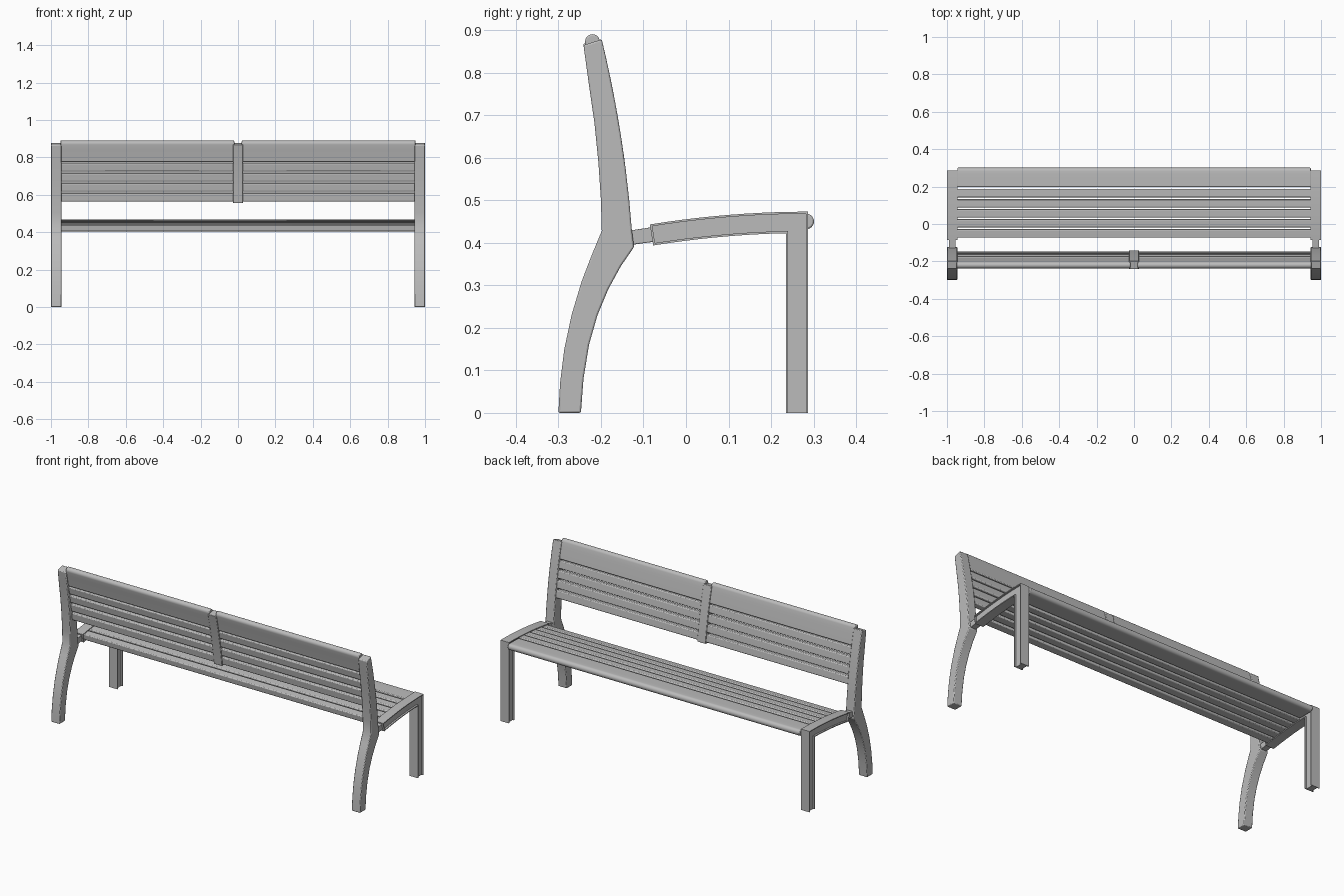
import bpy, math
from mathutils import Vector

if "Cube" in bpy.data.objects:
    bpy.data.objects.remove(bpy.data.objects["Cube"], do_unlink=True)

GREY = (0.5, 0.5, 0.5, 1.0)
mat = bpy.data.materials.new("plain grey")
mat.use_nodes = True
mat.diffuse_color = GREY
mat.node_tree.nodes["Principled BSDF"].inputs["Base Color"].default_value = GREY


def extrude(name, profile, x0, x1, bevel=0.0):
    """Prism with a (y, z) profile running from x0 to x1."""
    n = len(profile)
    verts = [(x, p[0], p[1]) for x in (x0, x1) for p in profile]
    faces = [tuple(range(n))[::-1], tuple(range(n, 2 * n))]
    faces += [(i, (i + 1) % n, n + (i + 1) % n, n + i) for i in range(n)]
    mesh = bpy.data.meshes.new(name)
    mesh.from_pydata(verts, [], faces)
    mesh.materials.append(mat)
    obj = bpy.data.objects.new(name, mesh)
    bpy.context.collection.objects.link(obj)
    bpy.ops.object.select_all(action='DESELECT')
    obj.select_set(True)
    bpy.context.view_layer.objects.active = obj
    bpy.ops.object.mode_set(mode='EDIT')
    bpy.ops.mesh.select_all(action='SELECT')
    bpy.ops.mesh.normals_make_consistent(inside=False)
    bpy.ops.object.mode_set(mode='OBJECT')
    bpy.ops.object.shade_smooth_by_angle(angle=math.radians(35))
    if bevel:
        mod = obj.modifiers.new("soft edges", 'BEVEL')
        mod.width, mod.segments = bevel, 2
        mod.limit_method, mod.angle_limit = 'ANGLE', math.radians(35)
    return obj


def seat_curve(s, depth):
    """Point below the top line of the seat."""
    m = 0.434 * (0.287 - s)
    top = Vector((s, 0.473 - 0.217 * (0.287 - s) ** 2))
    return top + Vector((m, -1)).normalized() * depth


def back_curve(s, depth):
    """Point behind the front line of the backrest."""
    t = s - 0.426
    m = -(0.073 + 0.372 * t)
    front = Vector((-0.127 - 0.073 * t - 0.186 * t * t, s))
    return front + Vector((-1, m)).normalized() * depth


def strip(curve, s0, s1, d0, d1, nose=False, steps=4):
    """Closed profile following a curve, with an optional rounded far end."""
    r = (d1 - d0) / 2
    end = s1 - r if nose else s1
    ss = [s0 + (end - s0) * i / steps for i in range(steps + 1)]
    pts = [curve(s, d0) for s in ss]
    if nose:
        for i in range(1, 12):
            a = math.pi * i / 12
            pts.append(curve(end + r * math.sin(a), d0 + r - r * math.cos(a)))
    return pts + [curve(s, d1) for s in reversed(ss)]


def inset(path, d):
    """Offset an open path to its left with mitred corners."""
    out = []
    for i, p in enumerate(path):
        segs = [path[j + 1] - path[j] for j in (i - 1, i) if 0 <= j < len(path) - 1]
        ns = [Vector((-v.y, v.x)).normalized() for v in segs]
        m = sum(ns, Vector((0, 0))).normalized()
        out.append(p + m * (d / m.dot(ns[0])))
    return out


# side frames
ys = [0.287 - 0.372 * i / 10 for i in range(11)]
under = [seat_curve(y, 0.05) for y in reversed(ys) if y < 0.22]
rim = [Vector((0.287, 0))] + [seat_curve(y, 0) for y in ys] + under
rim += [Vector((0.235, 0.422)), Vector((0.235, 0))]
core = inset(rim, 0.005)

rear = [(-0.300, 0), (-0.296, 0.07), (-0.286, 0.15), (-0.269, 0.23), (-0.245, 0.31),
        (-0.222, 0.37), (-0.198, 0.428), (-0.200, 0.5), (-0.206, 0.59),
        (-0.215, 0.68), (-0.228, 0.77)]
front_low = [(-0.122, 0.39), (-0.153, 0.345), (-0.183, 0.29), (-0.208, 0.23),
             (-0.228, 0.16), (-0.241, 0.08), (-0.247, 0)]
front_high = [back_curve(0.878 - 0.452 * i / 6, 0) for i in range(7)]
post = rear + [back_curve(0.875, 0.045)] + front_high + front_low

link = [(-0.15, 0.392), (-0.15, 0.426), (-0.07, 0.438), (-0.07, 0.403)]

for side, sx in (("left", 1), ("right", -1)):
    extrude(side + "_back_post", post, sx * 0.945, sx * 1.0, 0.004)
    extrude(side + "_front_leg_rim", rim + core[::-1], sx * 0.945, sx * 1.0)
    extrude(side + "_front_leg_core", core, sx * 0.954, sx * 0.990)
    extrude(side + "_seat_link", link, sx * 0.954, sx * 0.990, 0.002)

# seat slats
extrude("front_seat_slat", strip(seat_curve, 0.198, 0.301, 0.005, 0.041, True),
        -0.945, 0.945, 0.004)
for i in range(5):
    c = 0.164 - 0.0542 * i
    extrude("seat_slat_%d" % (i + 1),
            strip(seat_curve, c - 0.022, c + 0.022, 0.005, 0.041), -0.954, 0.954, 0.005)

# backrest slats, in two bays
for side, sx in (("left", 1), ("right", -1)):
    extrude(side + "_top_back_slat", strip(back_curve, 0.783, 0.895, 0.005, 0.040, True),
            sx * 0.02, sx * 0.95, 0.004)
    for i in range(4):
        c = 0.754 - 0.0545 * i
        extrude("%s_back_slat_%d" % (side, i + 1),
                strip(back_curve, c - 0.022, c + 0.022, 0.005, 0.040),
                sx * 0.02, sx * 0.95, 0.005)

# middle bracket of the backrest
extrude("middle_bracket", strip(back_curve, 0.561, 0.878, 0, 0.045, steps=8),
        -0.027, 0.027, 0.003)
